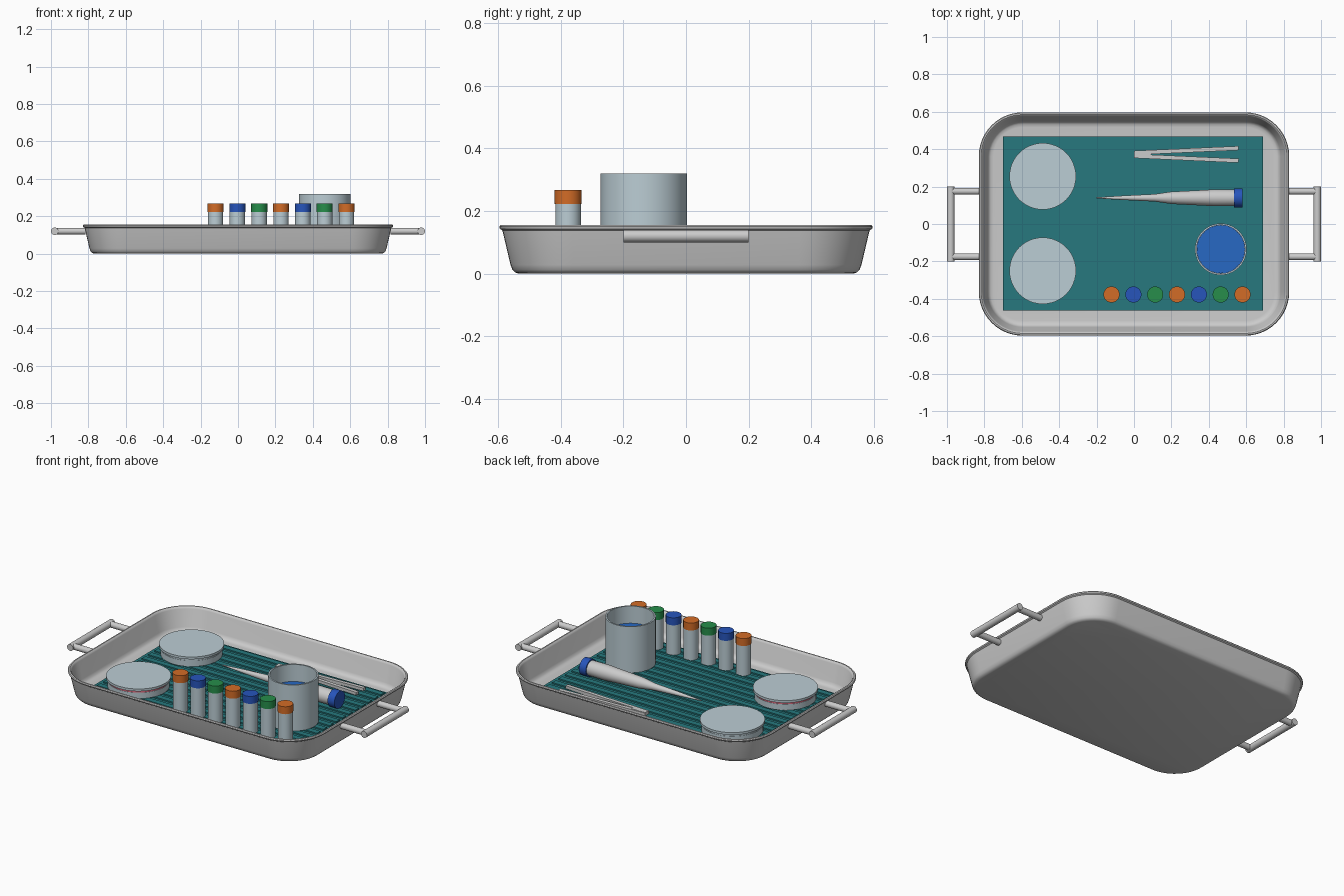
import bpy, bmesh, math
from mathutils import Matrix

if "Cube" in bpy.data.objects:
    bpy.data.objects.remove(bpy.data.objects["Cube"])


def material(name, rgb):
    m = bpy.data.materials.new(name)
    m.diffuse_color = (*rgb, 1)
    m.use_nodes = True
    m.node_tree.nodes["Principled BSDF"].inputs["Base Color"].default_value = m.diffuse_color
    return m


TEAL = material("teal", (0.02, 0.19, 0.21))
GLASS = material("glass", (0.50, 0.61, 0.66))
BLUE = material("blue", (0.02, 0.09, 0.50))
LIQUID = material("liquid", (0.02, 0.14, 0.55))
ORANGE = material("orange", (0.65, 0.15, 0.02))
GREEN = material("green", (0.02, 0.27, 0.07))
PINK = material("pink", (0.75, 0.15, 0.22))
WHITE = material("white", (0.80, 0.80, 0.80))
MAT_TOP = 0.042


def finish(name, bm, mat=None):
    bmesh.ops.recalc_face_normals(bm, faces=bm.faces)
    me = bpy.data.meshes.new(name)
    bm.to_mesh(me)
    bm.free()
    ob = bpy.data.objects.new(name, me)
    bpy.context.collection.objects.link(ob)
    if mat:
        me.materials.append(mat)
    bpy.ops.object.select_all(action='DESELECT')
    ob.select_set(True)
    bpy.context.view_layer.objects.active = ob
    bpy.ops.object.shade_smooth_by_angle(angle=math.radians(35))
    return ob


def loft(bm, rings):
    """Join closed rings of points and cap both ends."""
    rows = [[bm.verts.new(p) for p in ring] for ring in rings]
    n = len(rows[0])
    for a, b in zip(rows, rows[1:]):
        for i in range(n):
            j = (i + 1) % n
            bm.faces.new((a[i], a[j], b[j], b[i]))
    bm.faces.new(rows[0])
    bm.faces.new(rows[-1])


def lathe(name, profile, loc, mat=None, axis='Z', n=48):
    """Revolve (radius, height) pairs around z, then turn to the axis."""
    bm = bmesh.new()
    loft(bm, [[(r * math.cos(2 * math.pi * i / n), r * math.sin(2 * math.pi * i / n), h)
               for i in range(n)] for r, h in profile])
    ob = finish(name, bm, mat)
    turn = {'Z': Matrix(), 'X': Matrix.Rotation(math.pi / 2, 4, 'Y'),
            'Y': Matrix.Rotation(-math.pi / 2, 4, 'X')}[axis]
    ob.data.transform(turn)
    ob.location = loc
    return ob


def add_box(bm, size, loc, angle=0):
    bmesh.ops.create_cube(bm, size=1, matrix=Matrix.Translation(loc)
                          @ Matrix.Rotation(angle, 4, 'Z') @ Matrix.Diagonal((*size, 1)))


def rounded_rect(inset, z, hx=0.83, hy=0.597, radius=0.235, steps=12):
    r = radius - inset
    pts = []
    for k, (sx, sy) in enumerate([(1, 1), (-1, 1), (-1, -1), (1, -1)]):
        for i in range(steps + 1):
            a = math.pi / 2 * (k + i / steps)
            pts.append((sx * (hx - radius) + r * math.cos(a),
                        sy * (hy - radius) + r * math.sin(a), z))
    return pts


# Tray: underside, outer wall, rolled rim, inner wall, floor
tray_profile = [(0.062, 0), (0.05, 0.004), (0.042, 0.012), (0.036, 0.028), (0.01, 0.138),
                (0.002, 0.143), (0, 0.15), (0.004, 0.155), (0.012, 0.156), (0.018, 0.152),
                (0.022, 0.143), (0.046, 0.045), (0.053, 0.03), (0.064, 0.022), (0.08, 0.02)]
bm = bmesh.new()
loft(bm, [rounded_rect(i, z) for i, z in tray_profile])
finish("tray", bm)

# Side handles
for s, side in ((1, "right"), (-1, "left")):
    lathe(side + "_handle_bar", [(0.02, -0.2), (0.02, 0.2)], (s * 0.98, 0, 0.12), axis='Y', n=24)
    for y in (-0.175, 0.175):
        lathe(side + "_handle_post", [(0.018, -0.08), (0.018, 0.08)],
              (s * 0.895, y, 0.12), axis='X', n=24)

# Ribbed mat
bm = bmesh.new()
add_box(bm, (1.39, 0.93, 0.015), (-0.005, 0.003, 0.0265))
for i in range(15):
    add_box(bm, (1.34, 0.034, 0.012), (-0.005, -0.424 + i * 0.061, MAT_TOP - 0.006))
finish("ribbed_mat", bm, TEAL)

# Culture dishes: base, growth layer, lid
for label, y, layer in (("front", -0.25, PINK), ("back", 0.255, GLASS)):
    at = (-0.488, y, MAT_TOP)
    lathe(label + "_dish_base", [(0.17, 0), (0.17, 0.036)], at, GLASS)
    lathe(label + "_dish_layer", [(0.168, 0.034), (0.168, 0.052)], at, layer)
    lathe(label + "_dish_lid", [(0.178, 0.048), (0.178, 0.062)], at, GLASS)

# Beaker and its liquid
at = (0.464, -0.135, MAT_TOP)
lathe("beaker", [(0.138, 0), (0.138, 0.278), (0.129, 0.278), (0.129, 0.01)], at, GLASS, n=64)
lathe("beaker_liquid", [(0.1285, 0.011), (0.1285, 0.175)], at, LIQUID, n=64)

# Row of capped vials
for i in range(7):
    at = (-0.12 + i * 0.1167, -0.377, MAT_TOP)
    lathe("vial_body", [(0.041, 0), (0.041, 0.185)], at, GLASS, n=32)
    lathe("vial_cap", [(0.043, 0.181), (0.043, 0.226)], at, (ORANGE, BLUE, GREEN)[i % 3], n=32)

# Pipette lying along x with a blue end cap
lathe("pipette_body", [(0.003, -0.2), (0.012, -0.05), (0.02, 0.11), (0.033, 0.2), (0.041, 0.36),
                       (0.045, 0.43), (0.044, 0.54)], (0, 0.14, 0.093), WHITE, 'X', 40)
lathe("pipette_cap", [(0.051, 0.535), (0.051, 0.58)], (0, 0.14, 0.093), BLUE, 'X', 40)

# Tweezers: two spreading arms joined at one end
bm = bmesh.new()
add_box(bm, (0.09, 0.034, 0.02), (0.045, 0.372, MAT_TOP + 0.01))
for s in (1, -1):
    add_box(bm, (0.56, 0.022, 0.018), (0.28, 0.372 + s * 0.021, MAT_TOP + 0.009), s * 0.045)
finish("tweezers", bm)
